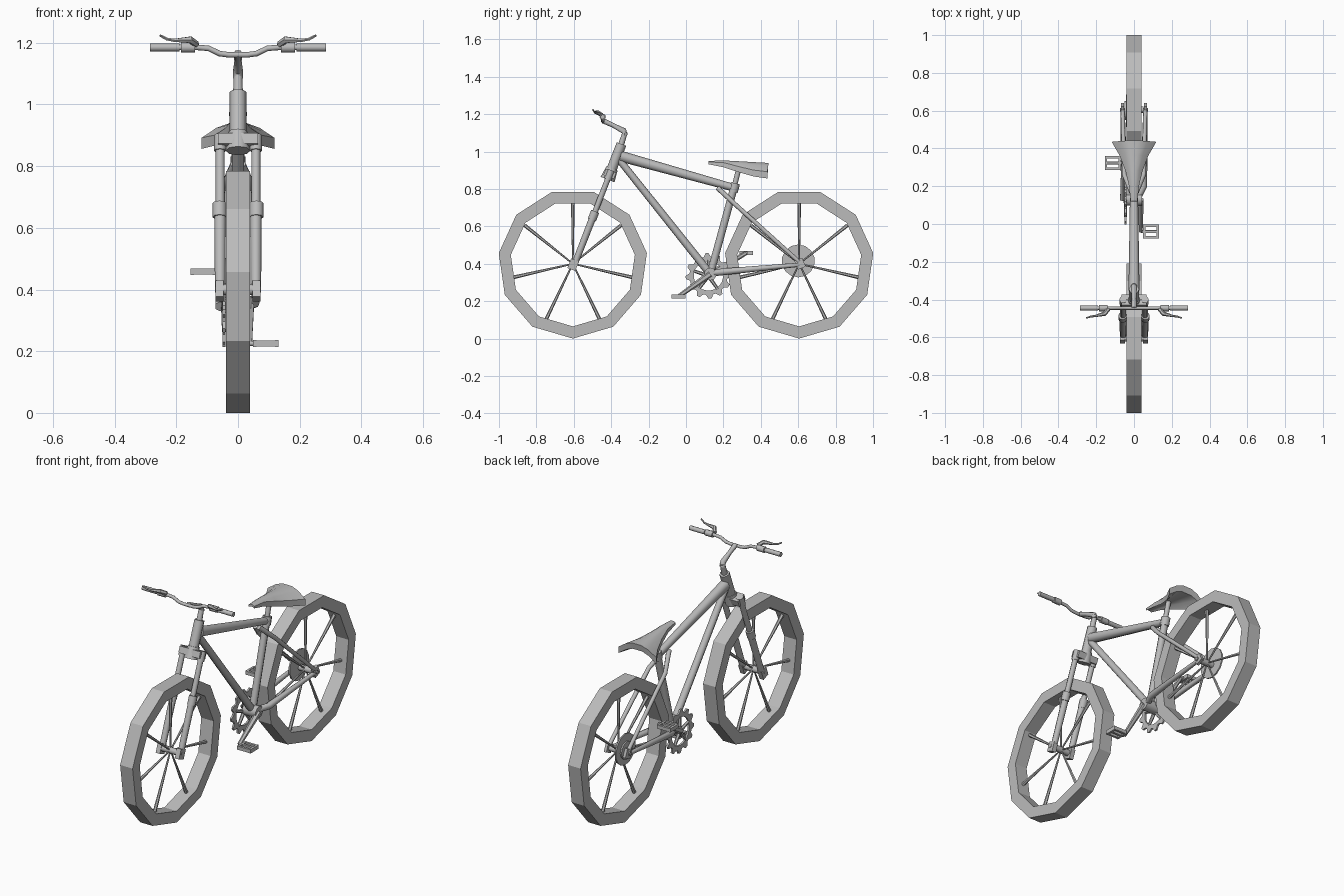
import bpy, bmesh, math
from mathutils import Vector, Matrix

cube = bpy.data.objects.get("Cube")
if cube:
    bpy.data.objects.remove(cube)

GREY = (0.5, 0.5, 0.5, 1)
mat = bpy.data.materials.new("plain grey")
mat.use_nodes = True
mat.diffuse_color = GREY
mat.node_tree.nodes["Principled BSDF"].inputs["Base Color"].default_value = GREY


def finish(name, bm, smooth=35):
    bmesh.ops.recalc_face_normals(bm, faces=bm.faces)
    me = bpy.data.meshes.new(name)
    bm.to_mesh(me)
    bm.free()
    ob = bpy.data.objects.new(name, me)
    bpy.context.collection.objects.link(ob)
    me.materials.append(mat)
    if smooth:
        bpy.ops.object.select_all(action='DESELECT')
        ob.select_set(True)
        bpy.context.view_layer.objects.active = ob
        bpy.ops.object.shade_smooth_by_angle(angle=math.radians(smooth))
    return ob


def add_tube(bm, a, b, r1, r2=None, n=8):
    a, b = Vector(a), Vector(b)
    d = b - a
    m = Matrix.Translation((a + b) / 2) @ d.to_track_quat('Z', 'Y').to_matrix().to_4x4()
    bmesh.ops.create_cone(bm, cap_ends=True, segments=n, radius1=r1,
                          radius2=r1 if r2 is None else r2, depth=d.length, matrix=m)


def tube(name, a, b, r1, r2=None, n=8):
    bm = bmesh.new()
    add_tube(bm, a, b, r1, r2, n)
    return finish(name, bm, 50)


def add_box(bm, loc, size, tilt=0):
    m = Matrix.Translation(loc) @ Matrix.Rotation(tilt, 4, 'X') @ Matrix.Diagonal((*size, 1))
    bmesh.ops.create_cube(bm, size=1, matrix=m)


def box(name, loc, size, tilt=0):
    bm = bmesh.new()
    add_box(bm, loc, size, tilt)
    return finish(name, bm, 0)


def sweep(name, pts, radii, n=8):
    """Tube through several points with a radius at each one."""
    pts = [Vector(p) for p in pts]
    bm = bmesh.new()
    rings = []
    for i, p in enumerate(pts):
        d = pts[min(i + 1, len(pts) - 1)] - pts[max(i - 1, 0)]
        q = d.to_track_quat('Z', 'Y')
        rings.append([bm.verts.new(p + q @ Vector((radii[i] * math.cos(t), radii[i] * math.sin(t), 0)))
                      for t in (math.tau * k / n for k in range(n))])
    for u, v in zip(rings, rings[1:]):
        for k in range(n):
            bm.faces.new((u[k], u[(k + 1) % n], v[(k + 1) % n], v[k]))
    bm.faces.new(rings[0])
    bm.faces.new(rings[-1])
    return finish(name, bm, 50)


def add_ring(bm, centre, outer, inner, half, n):
    """Flat ring around the x axis; outer and inner give radius per step."""
    c = Vector(centre)
    loops = []
    for k in range(n):
        t = math.tau * k / n - math.pi / 2
        d = Vector((0, math.cos(t), math.sin(t)))
        loops.append([bm.verts.new(c + d * r + Vector((s * half, 0, 0)))
                      for r, s in ((outer(k), -1), (outer(k), 1), (inner, 1), (inner, -1))])
    for k in range(n):
        u, v = loops[k], loops[(k + 1) % n]
        for j in range(4):
            bm.faces.new((u[j], u[(j + 1) % 4], v[(j + 1) % 4], v[j]))


# Wheels: eleven-sided tyres, seven flared spokes, hubs
for label, y in (("front", -0.605), ("rear", 0.605)):
    bm = bmesh.new()
    add_ring(bm, (0, y, 0.4), lambda k: 0.4, 0.335, 0.039, 11)
    finish(label + "_tyre", bm, 0)
    bm = bmesh.new()
    for k in range(7):
        t = math.pi / 2 + math.tau * k / 7
        d = Vector((0, math.cos(t), math.sin(t)))
        c = Vector((0, y, 0.4))
        add_tube(bm, c, c + d * 0.33, 0.004, 0.01, 6)
    finish(label + "_spokes", bm, 50)
    tube(label + "_hub", (-0.05, y, 0.4), (0.05, y, 0.4), 0.018)
    tube(label + "_axle", (-0.075, y, 0.4), (0.075, y, 0.4), 0.01)

# Rear sprockets
tube("large_sprocket", (-0.042, 0.6, 0.415), (-0.034, 0.6, 0.415), 0.088, n=14)
tube("small_sprocket", (-0.05, 0.6, 0.41), (-0.042, 0.6, 0.41), 0.05, n=12)


def steer(z, x=0):
    return (x, -0.345 - 0.39 * (1.04 - z), z)


# Main frame
BB = Vector((0, 0.13, 0.345))
tube("head_tube", steer(0.87), steer(1.04), 0.027)
tube("top_tube", (0, -0.35, 0.975), (0, 0.26, 0.805), 0.029, 0.02)
tube("down_tube", (0, -0.36, 0.96), BB, 0.019, 0.021)
tube("seat_tube", BB, (0, 0.26, 0.82), 0.02)
tube("seat_clamp", (0, 0.252, 0.785), (0, 0.264, 0.83), 0.025)
tube("seat_post", (0, 0.255, 0.8), (0, 0.288, 0.93), 0.014)
tube("bottom_bracket", BB - Vector((0.042, 0, 0)), BB + Vector((0.042, 0, 0)), 0.034, n=10)

for side, s in (("left", 1), ("right", -1)):
    # Rear stays and dropouts
    sweep(side + "_seat_stay", [(s * 0.012, 0.17, 0.805), (s * 0.052, 0.26, 0.72), (s * 0.06, 0.605, 0.41)],
          [0.014, 0.012, 0.011])
    sweep(side + "_chain_stay", [(s * 0.02, 0.14, 0.35), (s * 0.052, 0.2, 0.357), (s * 0.06, 0.61, 0.395)],
          [0.018, 0.018, 0.011])
    box(side + "_rear_dropout", (s * 0.06, 0.61, 0.4), (0.016, 0.045, 0.05), 0.4)
    # Fork leg
    tube(side + "_fork_stanchion", steer(0.66, s * 0.058), steer(0.88, s * 0.058), 0.015)
    tube(side + "_fork_slider", steer(0.41, s * 0.058), steer(0.66, s * 0.058), 0.017, 0.019)
    tube(side + "_fork_collar", steer(0.635, s * 0.06), steer(0.68, s * 0.06), 0.023)
    tube(side + "_fork_cap", steer(0.85, s * 0.058), steer(0.9, s * 0.058), 0.02)
    box(side + "_front_dropout", (s * 0.06, -0.603, 0.395), (0.026, 0.045, 0.055), -0.37)
    # Grip, brake mount and lever
    tube(side + "_grip", (s * 0.19, -0.445, 1.185), (s * 0.285, -0.445, 1.185), 0.013)
    tube(side + "_brake_clamp", (s * 0.14, -0.445, 1.185), (s * 0.185, -0.445, 1.185), 0.017)
    sweep(side + "_brake_lever",
          [(s * 0.135, -0.45, 1.195), (s * 0.155, -0.475, 1.21), (s * 0.205, -0.487, 1.208),
           (s * 0.23, -0.49, 1.212), (s * 0.253, -0.498, 1.224)], [0.011, 0.012, 0.006, 0.005, 0.004], 6)

# Fork crown with tapered front
box("fork_crown", steer(0.88), (0.13, 0.06, 0.036), -0.37)
tube("fork_crown_boss", steer(0.85), steer(0.91), 0.04, 0.032)

# Stem and handlebar
tube("steerer", steer(1.03), (0, -0.325, 1.105), 0.016, 0.014)
sweep("stem", [(0, -0.328, 1.085), (0, -0.332, 1.11), (0, -0.39, 1.14), (0, -0.445, 1.165)],
      [0.016, 0.016, 0.012, 0.014])
half_bar = [(0.03, 1.161), (0.06, 1.165), (0.095, 1.182), (0.13, 1.185), (0.2, 1.185)]
bar = [(-x, z) for x, z in reversed(half_bar)] + half_bar
sweep("handlebar", [(x, -0.445, z) for x, z in bar], [0.009] * len(bar))

# Saddle: drooping cross-sections as (y, half width, top, droop, thickness)
sections = [(0.12, 0.018, 0.95, 0.006, 0.012), (0.2, 0.026, 0.953, 0.012, 0.025),
            (0.28, 0.045, 0.95, 0.03, 0.03), (0.36, 0.075, 0.946, 0.045, 0.034),
            (0.435, 0.118, 0.942, 0.05, 0.036)]
bm = bmesh.new()
loops = []
across = [-1, -0.6, -0.25, 0.25, 0.6, 1]
for y, w, top, droop, thick in sections:
    upper = [bm.verts.new((w * t, y + 0.06 * w * (1 - t * t), top - droop * t * t)) for t in across]
    lower = [bm.verts.new((w * t, y, top - droop * t * t - thick)) for t in reversed(across)]
    loops.append(upper + lower)
for u, v in zip(loops, loops[1:]):
    for k in range(len(u)):
        j = (k + 1) % len(u)
        bm.faces.new((u[k], u[j], v[j], v[k]))
for end in (loops[0], loops[-1]):
    for k in range(5):
        bm.faces.new((end[k], end[k + 1], end[10 - k], end[11 - k]))
finish("saddle", bm, 40)

# Chainring: toothed rim with five arms
ring = Vector((-0.045, 0.12, 0.335))
bm = bmesh.new()
add_ring(bm, ring, lambda k: 0.122 if k % 4 < 2 else 0.102, 0.078, 0.005, 48)
for k in range(5):
    t = math.tau * k / 5 + 0.3
    add_tube(bm, ring, ring + Vector((0, math.cos(t), math.sin(t))) * 0.085, 0.011, 0.008, 6)
finish("chainring", bm, 0)

# Cranks and open-frame pedals
for side, x0, s, py, pz in (("left", 0.036, 1, -0.04, 0.225), ("right", -0.058, -1, 0.323, 0.458)):
    tube(side + "_crank", (x0, BB.y, BB.z), (x0, py, pz), 0.018, 0.011, 6)
    tube(side + "_pedal_axle", (x0, py, pz), (x0 + s * 0.09, py, pz), 0.008)
    bm = bmesh.new()
    for dy in (-0.03, 0, 0.03):
        add_box(bm, (x0 + s * 0.055, py + dy, pz), (0.075, 0.013, 0.02))
    for dx in (0.018, 0.09):
        add_box(bm, (x0 + s * dx, py, pz), (0.012, 0.073, 0.022))
    finish(side + "_pedal", bm, 0)
